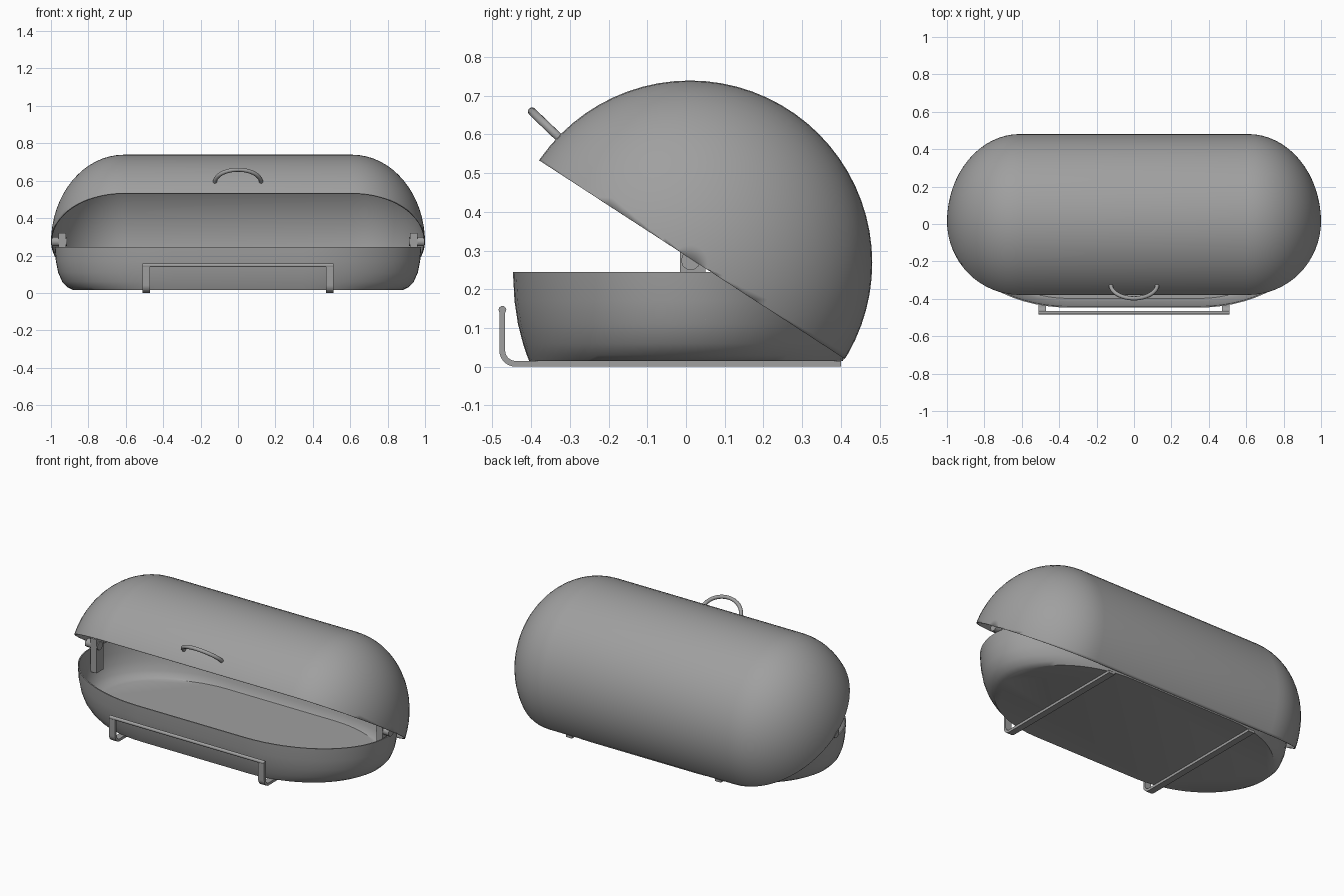
import bpy, bmesh, math
from mathutils import Matrix, Vector

if "Cube" in bpy.data.objects:
    bpy.data.objects.remove(bpy.data.objects["Cube"], do_unlink=True)

steel = bpy.data.materials.new("grey steel")
steel.use_nodes = True
GREY = (0.35, 0.35, 0.35, 1)
steel.diffuse_color = GREY
steel.node_tree.nodes["Principled BSDF"].inputs["Base Color"].default_value = GREY


def finish(name, bm):
    """Turn a bmesh into a shaded object."""
    mesh = bpy.data.meshes.new(name)
    bm.to_mesh(mesh)
    bm.free()
    obj = bpy.data.objects.new(name, mesh)
    bpy.context.collection.objects.link(obj)
    mesh.materials.append(steel)
    bpy.ops.object.select_all(action="DESELECT")
    obj.select_set(True)
    bpy.context.view_layer.objects.active = obj
    bpy.ops.object.shade_smooth_by_angle(angle=math.radians(35))
    return obj


def tube(name, points, radius):
    """Round rod along a path."""
    curve = bpy.data.curves.new(name, "CURVE")
    curve.dimensions = "3D"
    curve.bevel_depth = radius
    curve.bevel_resolution = 3
    curve.use_fill_caps = True
    spline = curve.splines.new("POLY")
    spline.points.add(len(points) - 1)
    for p, co in zip(spline.points, points):
        p.co = (*co, 1)
    curve.materials.append(steel)
    obj = bpy.data.objects.new(name, curve)
    bpy.context.collection.objects.link(obj)
    return obj


def box(name, low, high):
    bm = bmesh.new()
    low, high = Vector(low), Vector(high)
    bmesh.ops.create_cube(bm, size=1, matrix=Matrix.Translation((low + high) / 2)
                          @ Matrix.Diagonal((*(high - low), 1)))
    return finish(name, bm)


# Lid: capsule revolved about x, cut by the tilted opening plane
CENTRE = Vector((0, 0.01, 0.268))
RADIUS, STRAIGHT = 0.471, 0.61
STEPS = 16
arc = [(STRAIGHT + (1 - STRAIGHT) * math.sin(a), RADIUS * math.cos(a))
       for a in (math.pi / 2 * i / STEPS for i in range(STEPS + 1))]
profile = [(-x, r) for x, r in reversed(arc)] + arc
bm = bmesh.new()
verts = [bm.verts.new(CENTRE + Vector((x, 0, r))) for x, r in profile]
edges = [bm.edges.new(pair) for pair in zip(verts, verts[1:])]
bmesh.ops.spin(bm, geom=verts + edges, cent=CENTRE, axis=(1, 0, 0),
               angle=math.tau, steps=72)
bmesh.ops.remove_doubles(bm, verts=bm.verts, dist=0.0005)
bmesh.ops.recalc_face_normals(bm, faces=bm.faces)
bmesh.ops.bisect_plane(bm, geom=bm.verts[:] + bm.edges[:] + bm.faces[:],
                       plane_co=(0, 0.01, 0.28), plane_no=(0, 0.545, 0.839),
                       clear_inner=True)
lid = finish("lid", bm)
shell = lid.modifiers.new("thickness", "SOLIDIFY")
shell.thickness = 0.006
shell.offset = -1

# Base tray: lofted rounded outlines, outside wall then inside wall
TRAY_STRAIGHT, WALL = 0.35, 0.007


def outline(bm, z, depth, reach):
    ring = []
    for side in (1, -1):
        for i in range(33):
            a = math.pi * i / 32 - math.pi / 2
            ring.append(bm.verts.new((side * (TRAY_STRAIGHT + reach * math.cos(a)),
                                      side * depth * math.sin(a), z)))
    return ring


levels = [(0.015, 0.405, 0.53), (0.03, 0.411, 0.56), (0.06, 0.421, 0.59),
          (0.11, 0.434, 0.612), (0.17, 0.443, 0.624), (0.245, 0.447, 0.63)]
bm = bmesh.new()
rings = [outline(bm, *level) for level in levels]
rings += [outline(bm, max(z, 0.022), d - WALL, r - WALL) for z, d, r in reversed(levels)]
for a, b in zip(rings, rings[1:]):
    for i in range(len(a)):
        j = (i + 1) % len(a)
        bm.faces.new((a[i], a[j], b[j], b[i]))
bm.faces.new(rings[0])
bm.faces.new(rings[-1])
bmesh.ops.recalc_face_normals(bm, faces=bm.faces)
finish("base_tray", bm)

# Stand: two bent flat rails and a front crossbar
def bend(radius):
    return [(-0.44 - radius * math.sin(a), 0.042 - radius * math.cos(a))
            for a in (math.pi / 2 * i / 8 for i in range(9))]


strip = ([(0.4, 0)] + bend(0.042) + [(-0.482, 0.145), (-0.467, 0.145)]
         + bend(0.027)[::-1] + [(0.4, 0.015)])
for side, label in ((1, "left"), (-1, "right")):
    bm = bmesh.new()
    face = bm.faces.new([bm.verts.new((side * 0.49 - 0.02, y, z)) for y, z in strip])
    out = bmesh.ops.extrude_face_region(bm, geom=[face])
    bmesh.ops.translate(bm, vec=(0.04, 0, 0),
                        verts=[v for v in out["geom"] if isinstance(v, bmesh.types.BMVert)])
    bmesh.ops.recalc_face_normals(bm, faces=bm.faces)
    finish(label + "_stand_rail", bm)

    # Hinge bracket and pin at each end
    ends = sorted((side * 0.92, side * 0.96))
    box(label + "_hinge_bracket", (ends[0], -0.015, 0.12), (ends[1], 0.05, 0.32))
    tube(label + "_hinge_pin", [(side * 0.915, 0.012, 0.274), (side * 0.998, 0.012, 0.274)], 0.025)
tube("stand_crossbar", [(-0.51, -0.474, 0.147), (0.51, -0.474, 0.147)], 0.01)

# Lid handle: half ellipse standing out along the lid's radius
outward = Vector((0, -0.72, 0.69))
foot = CENTRE + outward * (RADIUS - 0.005)
tube("lid_handle", [foot + Vector((0.124 * math.cos(a), 0, 0)) + outward * 0.1 * math.sin(a)
                    for a in (math.pi * i / 24 for i in range(25))], 0.011)
